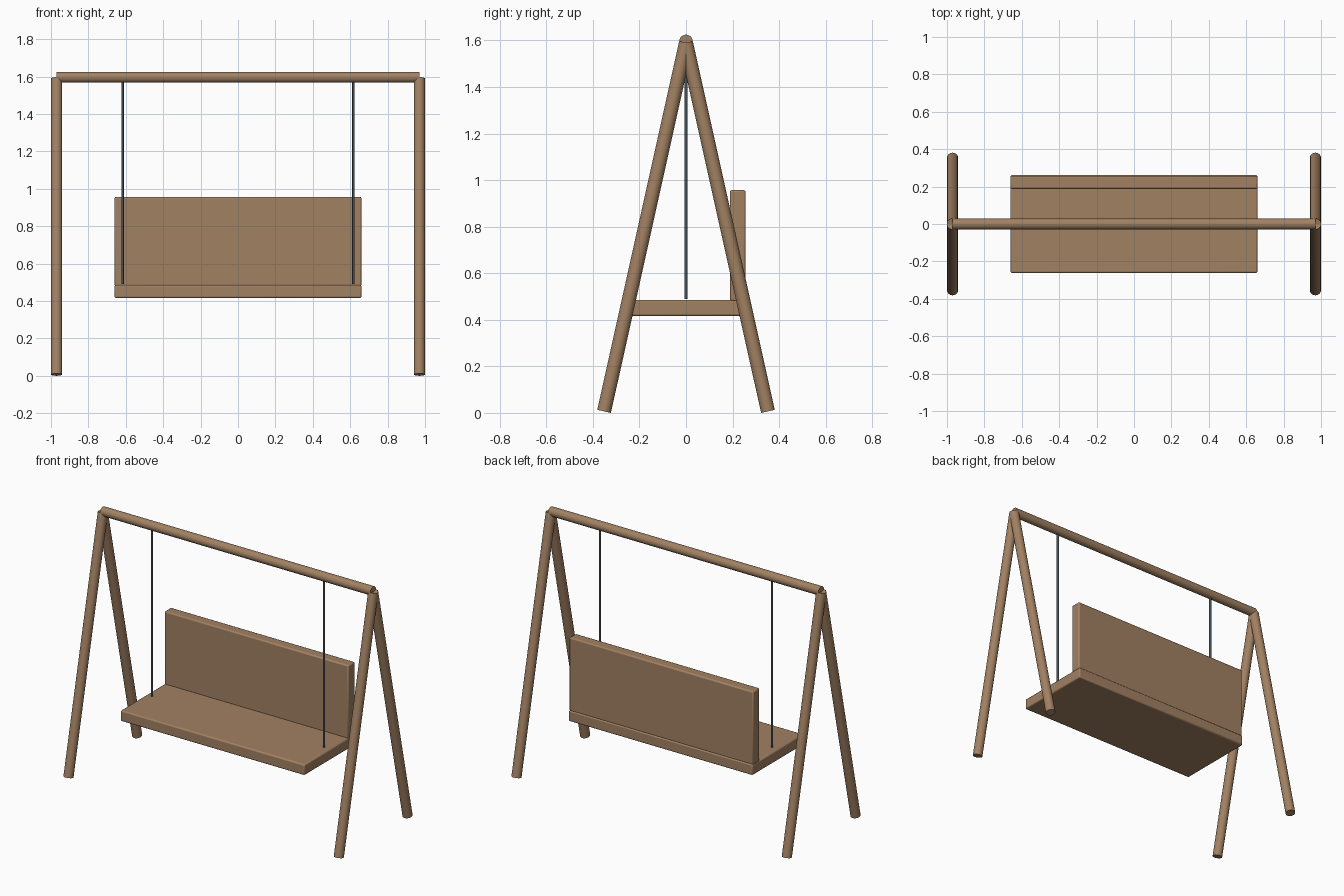
import bpy
from mathutils import Vector

cube = bpy.data.objects.get("Cube")
if cube:
    bpy.data.objects.remove(cube, do_unlink=True)


def make_material(name, colour):
    mat = bpy.data.materials.new(name)
    mat.use_nodes = True
    mat.diffuse_color = colour
    mat.node_tree.nodes["Principled BSDF"].inputs["Base Color"].default_value = colour
    return mat


wood = make_material("warm wood", (0.36, 0.22, 0.125, 1))
steel = make_material("dark steel", (0.06, 0.08, 0.095, 1))


def finish(name, mat):
    obj = bpy.context.object
    obj.name = name
    obj.data.materials.append(mat)
    return obj


def rod(name, start, end, radius, mat, sides=24):
    """Round bar running between two points."""
    a, b = Vector(start), Vector(end)
    bpy.ops.mesh.primitive_cylinder_add(
        vertices=sides, radius=radius, depth=(b - a).length, location=(a + b) / 2,
        rotation=(b - a).to_track_quat("Z", "Y").to_euler())
    bpy.ops.object.shade_smooth_by_angle()
    return finish(name, mat)


def board(name, low, high, mat, edge=0.008):
    """Box between two corners with softened edges."""
    a, b = Vector(low), Vector(high)
    bpy.ops.mesh.primitive_cube_add(size=1, location=(a + b) / 2)
    obj = finish(name, mat)
    obj.scale = b - a
    bpy.ops.object.transform_apply(location=False, rotation=False, scale=True)
    bevel = obj.modifiers.new("soft edges", "BEVEL")
    bevel.width = edge
    bevel.segments = 2
    bpy.ops.object.shade_smooth_by_angle()
    return obj


# A-frame legs and hanging rods on each side
for side, sx in (("left", 1), ("right", -1)):
    for place, sy in (("front", -1), ("back", 1)):
        rod(f"{place}_{side}_leg", (sx * 0.97, sy * 0.352, 0.0065),
            (sx * 0.97, 0, 1.59), 0.03, wood)
    rod(f"{side}_hanger", (sx * 0.617, 0, 0.49), (sx * 0.617, 0, 1.585), 0.007, steel, 12)

# Top beam
rod("top_beam", (-0.97, 0, 1.596), (0.97, 0, 1.596), 0.029, wood)

# Bench
board("seat", (-0.66, -0.262, 0.416), (0.66, 0.262, 0.486), wood)
board("backrest", (-0.66, 0.188, 0.48), (0.66, 0.256, 0.957), wood)
